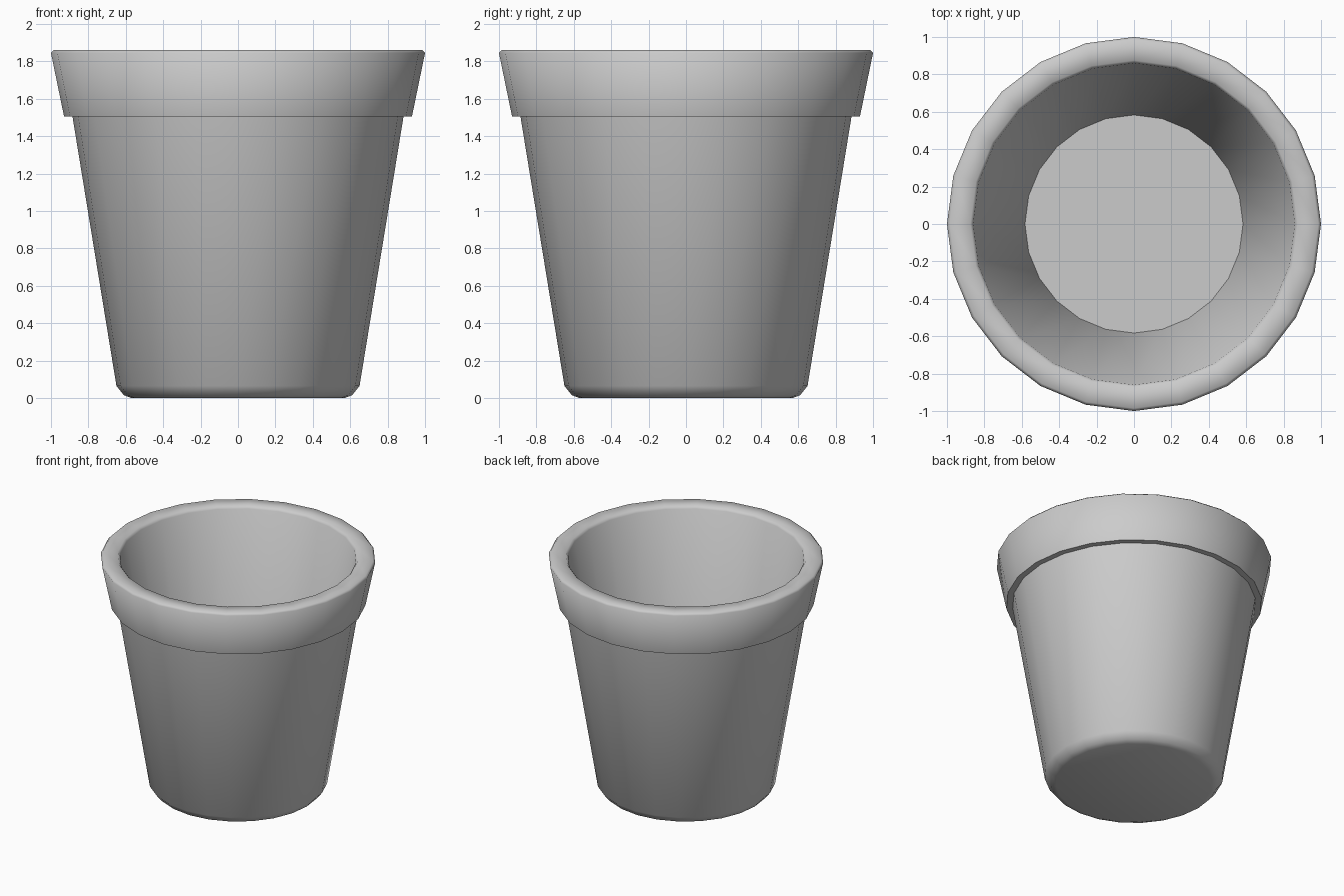
import bpy, bmesh, math

if "Cube" in bpy.data.objects:
    bpy.data.objects.remove(bpy.data.objects["Cube"])

SIDES = 24

# Pot cross-section (radius, height): foot, wall, collar, lip, inner wall, floor
profile = [
    (0.57, 0.0), (0.61, 0.015), (0.65, 0.065),
    (0.885, 1.505), (0.93, 1.505),
    (1.0, 1.845), (0.985, 1.86),
    (0.875, 1.86), (0.86, 1.84),
    (0.583, 0.13),
]

# Spin the cross-section into rings
bm = bmesh.new()
rings = []
for r, z in profile:
    rings.append([bm.verts.new((r * math.cos(a), r * math.sin(a), z))
                  for a in (2 * math.pi * i / SIDES for i in range(SIDES))])
for low, high in zip(rings, rings[1:]):
    for i in range(SIDES):
        j = (i + 1) % SIDES
        bm.faces.new((low[i], low[j], high[j], high[i]))

# Underside and inner floor
bm.faces.new(rings[0][::-1])
bm.faces.new(rings[-1])
bmesh.ops.recalc_face_normals(bm, faces=bm.faces)

mesh = bpy.data.meshes.new("flower_pot")
bm.to_mesh(mesh)
bm.free()
pot = bpy.data.objects.new("flower_pot", mesh)
bpy.context.collection.objects.link(pot)

# Smooth walls, sharp collar step and floor
bpy.context.view_layer.objects.active = pot
pot.select_set(True)
bpy.ops.object.shade_smooth_by_angle(angle=math.radians(60))
